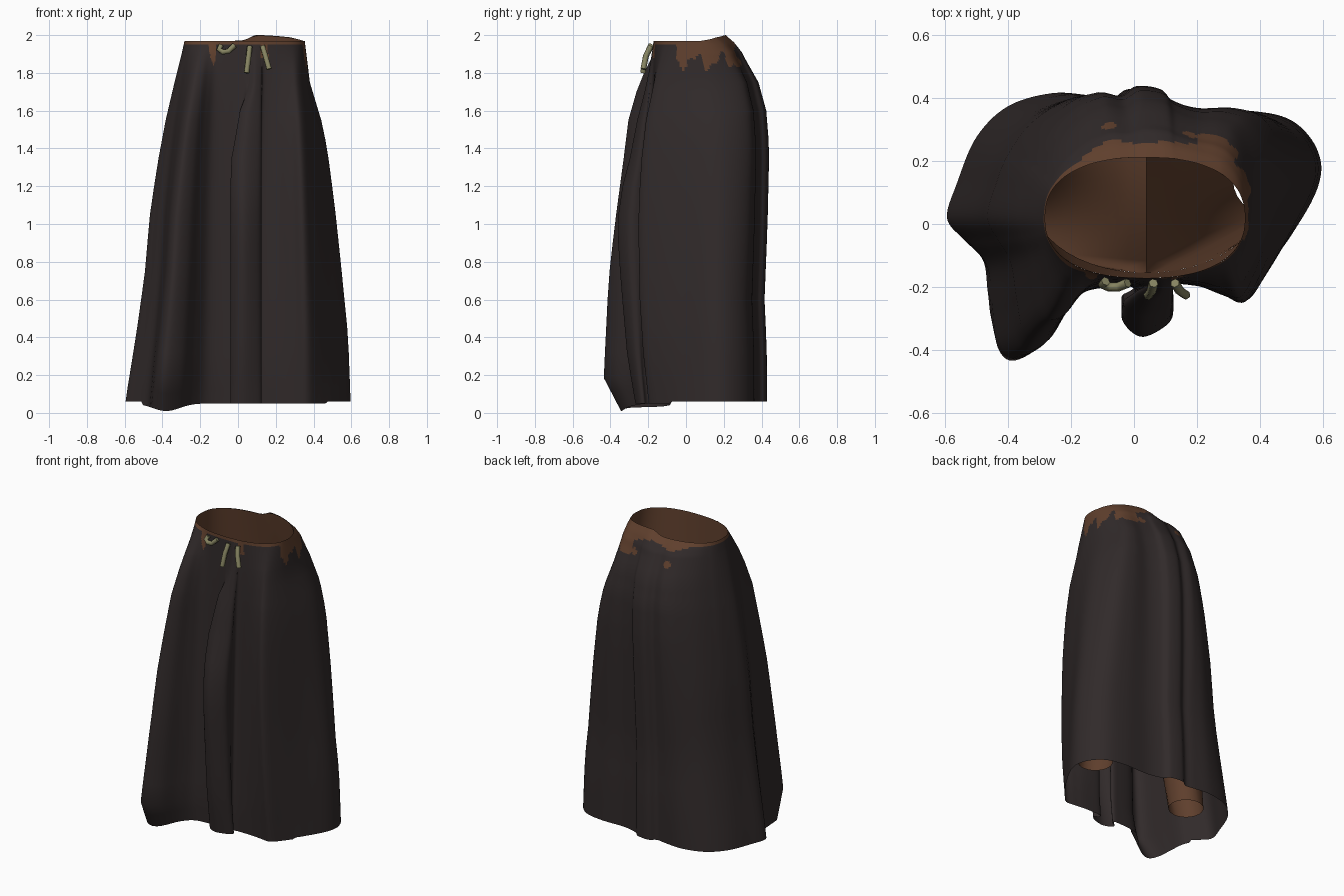
import bpy, bmesh, math

if "Cube" in bpy.data.objects:
    bpy.data.objects.remove(bpy.data.objects["Cube"])


def material(name, rgb):
    m = bpy.data.materials.new(name)
    m.diffuse_color = (*rgb, 1)
    m.use_nodes = True
    m.node_tree.nodes["Principled BSDF"].inputs["Base Color"].default_value = m.diffuse_color
    return m


DARK = material("dark cloth", (0.030, 0.0228, 0.0228))
BROWN = material("brown lining", (0.115, 0.050, 0.026))
KHAKI = material("khaki cord", (0.24, 0.23, 0.12))


def ramp(z, keys):
    """Piecewise linear value at height z; keys run downwards."""
    if z >= keys[0][0]:
        return keys[0][1]
    for (z0, v0), (z1, v1) in zip(keys, keys[1:]):
        if z >= z1:
            return v0 + (v1 - v0) * (z0 - z) / (z0 - z1)
    return keys[-1][1]


def clamp(v):
    return min(1, max(0, v))


def smooth_loop(pts, n):
    """Resample a closed loop of tuples with a Catmull-Rom spline."""
    out, k = [], len(pts)
    for i in range(k):
        a, b, c, d = (pts[(i + j) % k] for j in (-1, 0, 1, 2))
        for s in range(n):
            t = s / n
            out.append(tuple(
                0.5 * (2 * q + (r - p) * t + (2 * p - 5 * q + 4 * r - u) * t * t
                       + (3 * q - p - 3 * r + u) * t ** 3)
                for p, q, r, u in zip(a, b, c, d)))
    return out


def loft(name, rings, mats, rule=None):
    """Join closed rings of equal length into an open tube."""
    bm = bmesh.new()
    rows = [[bm.verts.new(p) for p in r] for r in rings]
    for a, b in zip(rows, rows[1:]):
        for i in range(len(a)):
            j = (i + 1) % len(a)
            f = bm.faces.new((a[i], b[i], b[j], a[j]))
            f.smooth = True
            if rule:
                f.material_index = rule(f.calc_center_median())
    me = bpy.data.meshes.new(name)
    bm.to_mesh(me)
    bm.free()
    for m in mats:
        me.materials.append(m)
    ob = bpy.data.objects.new(name, me)
    bpy.context.collection.objects.link(ob)
    return ob


def oval(deg, cx, cy, rx, ry, power=1.0):
    """Point on an ellipse; power below 1 squares its corners."""
    c, s = math.cos(math.radians(deg)), math.sin(math.radians(deg))
    return (cx + rx * math.copysign(abs(c) ** power, c),
            cy + ry * math.copysign(abs(s) ** power, s))


def back_lift(x, y, z):
    """The waist rises a little at the back."""
    width = .05 if x < .1 else .25
    return .03 * math.exp(-((x - .1) / width) ** 2) * clamp((y - .08) / .08) * max(0, (z - 1.87) / .1)


# Skirt hem outline: x, y and the matching direction on the waist in degrees
HEM = [(.59, .14, 5), (.58, .25, 22), (.50, .34, 36), (.37, .37, 48), (.20, .37, 62),
       (.10, .395, 74), (.06, .43, 80), (-.02, .44, 90), (-.07, .41, 97), (-.14, .42, 105),
       (-.26, .425, 120), (-.40, .38, 138), (-.50, .28, 153), (-.56, .14, 166),
       (-.595, .02, 180), (-.54, -.06, 190), (-.48, -.14, 200), (-.465, -.27, 211),
       (-.45, -.39, 220), (-.40, -.435, 226), (-.31, -.39, 233), (-.24, -.29, 240),
       (-.17, -.22, 247), (-.06, -.20, 258), (.0, -.21, 270), (-.04, -.30, 275),
       (.02, -.365, 278), (.10, -.33, 281), (.125, -.28, 283), (.10, -.20, 286),
       (.20, -.20, 299), (.30, -.23, 313), (.37, -.25, 325), (.43, -.17, 337),
       (.51, -.02, 350)]

LEFT = [(1.97, 0), (1.9, .05), (1.75, .17), (1.55, .32), (1.3, .47), (1.0, .61), (.8, .65),
        (.5, .78), (.06, 1)]
RIGHT = [(1.97, 0), (1.9, .04), (1.75, .12), (1.55, .37), (1.4, .5), (1.1, .66), (.8, .79),
         (.4, .95), (.06, 1)]
PLEAT = [(1.97, 0), (1.72, .12), (1.6, .55), (1.35, .95), (1.2, 1)]
PLEAT_OUT = [(1.97, 0), (1.8, .14), (1.7, .25), (1.55, .45), (1.35, .65), (1.2, .85), (1.0, 1),
             (.7, .9), (.3, .72), (.05, .5)]
BACK = [(1.97, 0), (1.94, .2), (1.9, .38), (1.75, .75), (1.6, .93), (1.4, 1), (1.0, .96),
        (.6, .89), (.35, .94), (.06, .95)]
FRONT = [(1.97, 0), (1.9, .14), (1.8, .31), (1.7, .44), (1.55, .58), (1.3, .68), (1.1, .77),
         (.95, .83), (.7, .92), (.2, 1), (.02, .65)]
FRONT_RIGHT = [(1.97, 0), (1.8, .34), (1.55, .72), (1.3, .92), (1.0, 1), (.6, .95), (.3, .82),
               (.06, .62)]
LEVELS = [1.97, 1.96, 1.95, 1.94, 1.93, 1.92, 1.91, 1.90, 1.89, 1.88, 1.87, 1.86, 1.85, 1.84,
          1.83, 1.82, 1.81, 1.80, 1.75, 1.7, 1.65, 1.6, 1.55, 1.45, 1.35, 1.2, 1.05, .9, .75,
          .6, .45, .32, .2, .13, .05]
RIM = (.035, .02, .318, .192)

loop = smooth_loop([(x, y, *oval(a, *RIM, .85)) for x, y, a in HEM], 7)
rings = []
for z in LEVELS:
    ring = []
    for hx, hy, wx, wy in loop:
        # sides, centre pleat, front folds and back drape swell at different heights
        fl, fr = ramp(z, LEFT), ramp(z, RIGHT)
        fx = fl + (fr - fl) * clamp(.5 + hx)
        ff = ramp(z, FRONT)
        ff += (ramp(z, FRONT_RIGHT) - ff) * clamp((hx - .1) / .15)
        if abs(hx - .035) < .13 and hy < 0:
            w = clamp((-.21 - hy) / .06)
            fx += (ramp(z, PLEAT) - fx) * w
            ff += (ramp(z, PLEAT_OUT) - ff) * w
        slow = .8 * clamp((-hx - .15) / .35)
        fb = ramp(z, BACK) * (1 - slow) + fl * slow
        side = clamp((hy + .1) / .25)
        fy = fb * side + ff * (1 - side)
        low = .04 * math.exp(-((hx + .38) / .1) ** 2) if hy < -.1 else -.01
        ring.append((wx + (hx - wx) * fx, wy + (hy - wy) * fy,
                     z + back_lift(wx, wy, z) - low * max(0, (.3 - z) / .25)))
    rings.append(ring)


def worn_patch(c):
    """Brown lining shows along the waist and in ragged side patches."""
    edge = 1.952
    if c.y > .15:
        edge = 1.937 + .015 * math.sin(c.x * 22)
    if c.x > .2 and -.05 < c.y < .29:
        edge = 1.86 + .035 * math.sin(c.y * 46 - .8) + .02 * math.sin(c.y * 105)
    if -.155 < c.x < -.115 and c.y < 0:
        edge = 1.84 + abs(c.x + .13) * 3
    if .12 < c.x < .16 and c.y < 0:
        edge = 1.88
    specks = ((-.08, 1.85), (.18, 1.86))
    if c.y > .25 and any(((c.x - x) / 1.6) ** 2 + (c.z - z) ** 2 < .0003 for x, z in specks):
        return 1
    return 1 if c.z > edge else 0


loft("skirt", rings, [DARK, BROWN], worn_patch)

# Inner trousers: a waist tube that splits into two flaring legs
N = 72
SEAT = (.04, .07, .36, .225)
CROTCH = 1.45
waist = []
for i in range(9):
    t = i / 8
    dims = [p + (q - p) * t for p, q in zip(RIM, SEAT)]
    z = 1.968 + (CROTCH - 1.968) * t
    ring = []
    for k in range(N):
        x, y = oval(360 * k / N, *dims, .85 + .15 * t)
        ring.append((x, y, z + back_lift(x, y, z)))
    waist.append(ring)
loft("trouser_waist", waist, [BROWN])

for side, label, cx, cy, cz in ((1, "right", .42, .14, .16), (-1, "left", .39, .02, .19)):
    top, foot = [], []
    for k in range(36):
        if k < 24:      # outer half of the seat
            x, y = oval(-90 + 180 * k / 24, 0, SEAT[1], SEAT[2], SEAT[3])
            rise = 0
        else:           # crotch seam between the legs
            s = (k - 24) / 12
            x, y = 0, SEAT[1] + SEAT[3] * (1 - 2 * s)
            rise = .15 * math.sin(math.pi * s)
        top.append((SEAT[0] + side * x, y, CROTCH + rise))
        ang = -90 + 180 * k / 24 if k < 24 else 90 + 180 * (k - 24) / 12
        fx, fy = oval(ang, cx, cy, .105, .105)
        foot.append((side * fx, fy, cz))
    leg = []
    for i in range(11):
        t = i / 10
        e = t ** .8
        leg.append([(a[0] + (b[0] - a[0]) * e, a[1] + (b[1] - a[1]) * e, a[2] + (b[2] - a[2]) * t)
                    for a, b in zip(top, foot)])
    loft("trouser_leg_" + label, leg, [BROWN])


def cord(name, pts):
    """Rounded drawstring following a few points."""
    cu = bpy.data.curves.new(name, "CURVE")
    cu.dimensions = "3D"
    cu.bevel_depth = .015
    cu.bevel_resolution = 1
    cu.use_fill_caps = True
    sp = cu.splines.new("POLY")
    sp.points.add(len(pts) - 1)
    for p, q in zip(sp.points, pts):
        p.co = (*q, 1)
    cu.materials.append(KHAKI)
    bpy.context.collection.objects.link(bpy.data.objects.new(name, cu))


# Drawstring ends and bow loop at the waist
cord("cord_end_middle", [(.062, -.188, 1.94), (.055, -.215, 1.88), (.045, -.228, 1.80)])
cord("cord_end_right", [(.13, -.188, 1.94), (.145, -.212, 1.89), (.165, -.226, 1.82)])
cord("cord_loop", [(-.02, -.188, 1.945), (-.05, -.2, 1.915), (-.08, -.2, 1.91),
                   (-.10, -.192, 1.925), (-.09, -.182, 1.945)])
